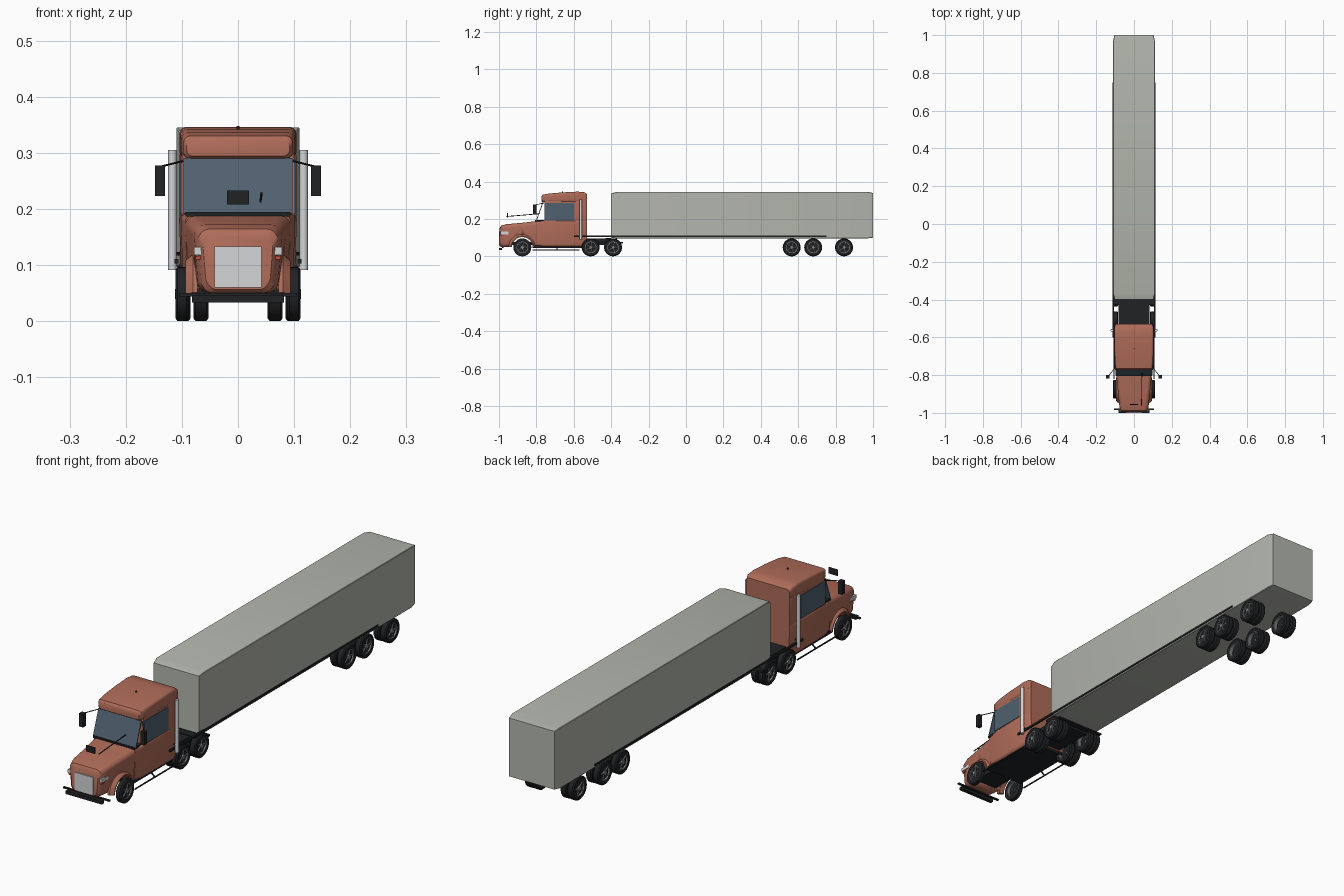
import bpy, bmesh
from math import sin, cos, pi, atan2, hypot
from mathutils import Vector

if "Cube" in bpy.data.objects:
    bpy.data.objects.remove(bpy.data.objects["Cube"])


def mat(name, rgb):
    m = bpy.data.materials.new(name)
    m.diffuse_color = (*rgb, 1)
    m.use_nodes = True
    m.node_tree.nodes["Principled BSDF"].inputs["Base Color"].default_value = m.diffuse_color
    return m


PAINT = mat("paint", (0.43, 0.15, 0.10))
TRAILER = mat("trailer_grey", (0.45, 0.47, 0.42))
GLASS = mat("glass", (0.08, 0.12, 0.16))
BLACK = mat("black", (0.015, 0.016, 0.018))
RIM = mat("rim", (0.22, 0.23, 0.24))
CHROME = mat("chrome", (0.65, 0.66, 0.68))
LAMP = mat("lamp", (0.6, 0.08, 0.04))


def make(name, bm, material, smooth=True):
    bmesh.ops.recalc_face_normals(bm, faces=bm.faces)
    me = bpy.data.meshes.new(name)
    bm.to_mesh(me)
    bm.free()
    ob = bpy.data.objects.new(name, me)
    bpy.context.collection.objects.link(ob)
    me.materials.append(material)
    bpy.context.view_layer.objects.active = ob
    bpy.ops.object.select_all(action='DESELECT')
    ob.select_set(True)
    if smooth:
        bpy.ops.object.shade_smooth_by_angle(angle=0.6)
    return ob


def box(name, x, y, z, material, rot_x=0.0):
    """Box from (min, max) ranges, optionally tilted about its centre."""
    bm = bmesh.new()
    bmesh.ops.create_cube(bm, size=1)
    for v in bm.verts:
        v.co = Vector(((x[1] - x[0]) * v.co.x, (y[1] - y[0]) * v.co.y, (z[1] - z[0]) * v.co.z))
    ob = make(name, bm, material, False)
    ob.location = (sum(x) / 2, sum(y) / 2, sum(z) / 2)
    ob.rotation_euler.x = rot_x
    return ob


def bridge(bm, rings, closed=False):
    n = len(rings[0])
    pairs = list(zip(rings, rings[1:])) + ([(rings[-1], rings[0])] if closed else [])
    for a, b in pairs:
        for i in range(n):
            bm.faces.new((a[i], a[(i + 1) % n], b[(i + 1) % n], b[i]))
    if not closed:
        bm.faces.new(rings[0])
        bm.faces.new(rings[-1])


def loft(name, sections, material, r=0.01, taper=1.0, seg=5):
    """Rounded rectangles (y, half width, bottom, top) joined along y."""
    bm = bmesh.new()
    rings = []
    for y, w, zb, zt in sections:
        ring = []
        for cx, cz, a0 in ((w - r, zt - r, 0), (r - w, zt - r, 1), (r - w, zb + r, 2), (w - r, zb + r, 3)):
            for k in range(seg + 1):
                a = (a0 + k / seg) * pi / 2
                z = cz + r * sin(a)
                f = taper + (1 - taper) * min(1, (z - zb) / (zt - zb) * 2)
                ring.append(bm.verts.new(((cx + r * cos(a)) * f, y, z)))
        rings.append(ring)
    bridge(bm, rings)
    return make(name, bm, material)


def rod(name, a, b, radius, material, seg=12):
    bm = bmesh.new()
    d = Vector(b) - Vector(a)
    bmesh.ops.create_cone(bm, cap_ends=True, segments=seg, radius1=radius, radius2=radius, depth=d.length)
    ob = make(name, bm, material)
    ob.location = (Vector(a) + Vector(b)) / 2
    ob.rotation_euler = d.to_track_quat('Z', 'Y').to_euler()
    return ob


def lathe(name, profile, material, loc, seg=32):
    """Closed (x, radius) profile turned about the x axis."""
    bm = bmesh.new()
    rings = []
    for i in range(seg):
        a = 2 * pi * i / seg
        rings.append([bm.verts.new((x, r * cos(a), r * sin(a))) for x, r in profile])
    bridge(bm, rings, closed=True)
    ob = make(name, bm, material)
    ob.location = loc
    return ob


def wheel(name, s, x, y, width):
    """Tyre, dished rim and spokes; s is the side (+1 or -1)."""
    h, loc = width / 2, (s * x, y, 0.048)
    lathe(name + "_tyre", [(-h, 0.031), (-h, 0.043), (-h * .7, 0.048), (h * .7, 0.048), (h, 0.043), (h, 0.031)],
          BLACK, loc)
    lathe(name + "_rim", [(-h * .9, 0.028), (-h * .9, 0.0315), (h * .9, 0.0315), (h * .9, 0.028)], RIM, loc)
    c = s * (x + h * .35)
    rod(name + "_disc", (c - .001, y, .048), (c + .001, y, .048), 0.029, BLACK, 24)
    rod(name + "_hub", (c - .002, y, .048), (c + s * h * .7, y, .048), 0.009, RIM, 16)
    for k in range(5):
        a = 2 * pi * k / 5
        rod(name + "_spoke", (c + s * .002, y, .048),
            (c + s * .003, y + .029 * cos(a), .048 + .029 * sin(a)), 0.0035, RIM, 6)


# Trailer body with chamfered ends
loft("trailer_body", [(-0.40, .103, .100, .336), (-0.37, .110, .096, .345),
                      (0.97, .110, .096, .345), (1.0, .104, .100, .339)], TRAILER, r=0.002, seg=1)

# Hood with wheel arches cut through
hood = loft("hood", [(-0.996, .062, .056, .152), (-0.988, .071, .050, .164), (-0.96, .078, .050, .172),
                     (-0.88, .086, .050, .179), (-0.785, .096, .050, .190)], PAINT, r=0.02, taper=0.88)
arch = rod("arch_cutter", (-.2, -.875, .046), (.2, -.875, .046), 0.058, PAINT, 40)
mod = hood.modifiers.new("arches", 'BOOLEAN')
mod.object, mod.operation, mod.solver = arch, 'DIFFERENCE', 'EXACT'
bpy.context.view_layer.objects.active = hood
bpy.ops.object.modifier_apply(modifier="arches")
bpy.data.objects.remove(arch)

# Cab: lower body, upper cabin, roof with overhanging front
loft("cab_lower", [(-.80, .094, .056, .188), (-.76, .102, .052, .192), (-.545, .105, .052, .194),
                   (-.53, .099, .056, .194)], PAINT, r=0.012, taper=0.95)
loft("cab_upper", [(-.756, .100, .18, .30), (-.60, .1015, .18, .30), (-.545, .104, .18, .30),
                   (-.53, .099, .18, .30)], PAINT, r=0.004)
loft("roof", [(-.772, .092, .294, .322), (-.766, .097, .290, .330), (-.73, .101, .289, .336),
              (-.66, .103, .289, .342), (-.58, .104, .289, .346), (-.545, .103, .289, .343),
              (-.53, .098, .289, .333)], PAINT, r=0.012)
box("cab_floor", (-.09, .09), (-.82, -.535), (.046, .058), BLACK)
box("windshield_cowl", (-.094, .094), (-.806, -.76), (.186, .194), BLACK)
box("windshield", (-.097, .097), (-.784, -.780), (.1875, .2935), GLASS, -atan2(.036, .1))
rod("roof_nub", (0, -.66, .338), (0, -.66, .348), .003, BLACK)

# Nose: grille, light bar, bumper
box("grille", (-.042, .042), (-1, -.97), (.06, .133), CHROME)
box("light_bar", (-.078, .078), (-.992, -.95), (.118, .132), CHROME)
box("bumper", (-.082, .082), (-1, -.984), (.033, .046), BLACK)
box("bumper_lip", (-.105, .105), (-.984, -.976), (.044, .050), BLACK)

# Small plate and thin rod standing ahead of the windshield
box("hood_plate", (-.02, .02), (-.957, -.953), (.208, .233), BLACK)
rod("hood_rod", (.04, -.96, .213), (.042, -.78, .228), .002, BLACK, 8)

# Tractor chassis
box("chassis", (-.05, .05), (-.95, -.36), (.060, .078), BLACK)
box("rear_deck", (-.083, .083), (-.54, -.37), (.074, .096), BLACK)
box("deck_crossbar", (-.105, .105), (-.43, -.40), (.092, .099), BLACK)
box("rear_flap_bar", (-.11, .11), (-.375, -.337), (.069, .076), BLACK)

for s, side in ((1, "right"), (-1, "left")):
    def span(a, b):
        return (min(s * a, s * b), max(s * a, s * b))

    # Fender lip around the front wheel
    bm = bmesh.new()
    rings = []
    for k in range(19):
        a = pi * (.02 + .96 * k / 18)
        rings.append([bm.verts.new((s * x, -.875 + r * cos(a), .046 + r * sin(a)))
                      for x, r in ((.072, .057), (.094, .057), (.094, .062), (.080, .074), (.072, .074))])
    bridge(bm, rings)
    make(side + "_fender", bm, PAINT)

    # Wheels
    wheel(side + "_front_wheel", s, .100, -.875, .023)
    for y in (-.51, -.39, .565, .68, .845):
        for x in (.066, .098):
            wheel(side + "_rear_wheel", s, x, y, .027)

    # Side glass, headlamp marker, exhaust, mirror
    box(side + "_window", span(.099, .1035), (-.755, -.598), (.192, .286), GLASS)
    box(side + "_marker", span(.062, .076), (-.990, -.97), (.110, .116), LAMP)
    rod(side + "_exhaust", (s * .117, -.563, .091), (s * .117, -.563, .305), .0075, CHROME, 20)
    rod(side + "_exhaust_bracket", (s * .095, -.563, .12), (s * .117, -.563, .12), .003, BLACK, 8)
    box(side + "_mirror", span(.130, .148), (-.818, -.800), (.223, .277), BLACK)
    rod(side + "_mirror_arm", (s * .099, -.76, .285), (s * .139, -.809, .275), .0018, BLACK, 8)

    # Step rail and long side rail under the trailer
    rod(side + "_step_rail", (s * .106, -.82, .034), (s * .106, -.57, .034), .003, BLACK, 8)
    rod(side + "_step_bracket", (s * .085, -.69, .052), (s * .106, -.69, .034), .003, BLACK, 8)
    box(side + "_side_rail", span(.106, .113), (-.60, .75), (.103, .111), BLACK)
